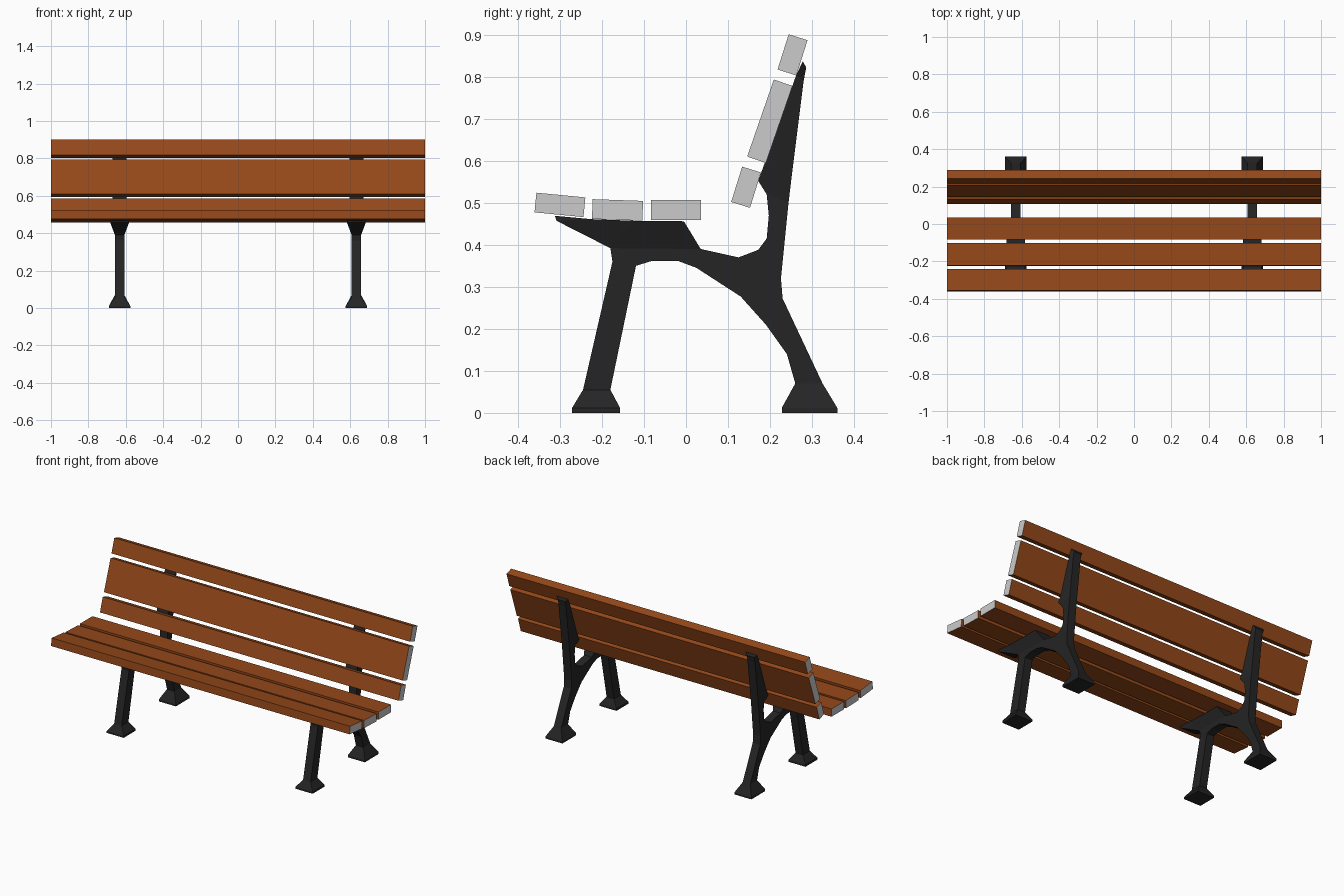
import bpy, bmesh
from math import radians
from mathutils import Matrix, Vector

if "Cube" in bpy.data.objects:
    bpy.data.objects.remove(bpy.data.objects["Cube"])


def material(name, rgb):
    m = bpy.data.materials.new(name)
    m.diffuse_color = (*rgb, 1)
    m.use_nodes = True
    m.node_tree.nodes["Principled BSDF"].inputs["Base Color"].default_value = m.diffuse_color
    return m


wood = material("stained_wood", (0.30, 0.065, 0.010))
end_grain = material("slat_end_grey", (0.6, 0.6, 0.6))
iron = material("dark_iron", (0.018, 0.018, 0.018))


def finish(bm, name, mats):
    bmesh.ops.recalc_face_normals(bm, faces=bm.faces[:])
    me = bpy.data.meshes.new(name)
    bm.to_mesh(me)
    bm.free()
    for m in mats:
        me.materials.append(m)
    ob = bpy.data.objects.new(name, me)
    bpy.context.collection.objects.link(ob)
    return ob


def slat(name, y, z, width, tilt):
    """Board of full bench length, tilted about x, with grey ends."""
    bm = bmesh.new()
    bmesh.ops.create_cube(bm, size=1)
    bmesh.ops.scale(bm, vec=(2.0, width, 0.047), verts=bm.verts[:])
    bm.normal_update()
    for f in bm.faces:
        f.material_index = 1 if abs(f.normal.x) > 0.9 else 0
    ob = finish(bm, name, [wood, end_grain])
    ob.location = (0, y, z)
    ob.rotation_euler.x = radians(tilt)


# Seat slats
slat("seat_slat_front", -0.300, 0.495, 0.117, -5.5)
slat("seat_slat_middle", -0.163, 0.483, 0.120, -2)
slat("seat_slat_rear", -0.024, 0.483, 0.119, 0)

# Backrest slats
slat("back_slat_lower", 0.143, 0.537, 0.088, 72.7)
slat("back_slat_middle", 0.1995, 0.694, 0.194, 70.9)
slat("back_slat_top", 0.2535, 0.852, 0.088, 72.5)

# Cast frame outline: name -> (y, z); half width depends on the part
THIN, FOOT, PLATE, POST = 0.025, 0.057, 0.050, 0.037
groups = {
    "f": (FOOT, [(-.271, .012), (-.271, 0), (-.157, 0), (-.157, .012)]),
    "r": (FOOT, [(.228, .012), (.228, 0), (.36, 0), (.36, .012)]),
    "leg": (THIN, [(-.245, .055), (-.18, .055), (-.119, .350)]),
    "arch": (THIN, [(-.08, .362), (-.02, .362), (.025, .345), (.13, .277),
                    (.19, .21), (.24, .14), (.26, .07), (.325, .07)]),
    "spine": (THIN, [(.23, .272), (.226, .32), (.244, .5)]),
    "hook": (THIN, [(.192, .52), (.197, .47), (.192, .415), (.172, .388),
                    (.125, .37), (.035, .39)]),
    "neck": (THIN, [(-.18, .392), (-.175, .36)]),
    "plate": (PLATE, [(-.005, .456), (-.12, .457), (-.225, .461),
                      (-.312, .469), (-.308, .457)]),
    "contact": (POST, [(.172, .552), (.262, .803), (.278, .837)]),
    "back": (THIN, [(.286, .822), (.280, .79), (.250, .55)]),
}


def frame(name, x):
    bm = bmesh.new()
    pair = {}
    for g, (w, pts) in groups.items():
        for i, (y, z) in enumerate(pts):
            pair[g, i] = [bm.verts.new((x + s * w, y, z)) for s in (-1, 1)]

    def run(*names):
        return [(n, i) for n in names for i in range(len(groups[n][1]))]

    # Patches of one side: feet, web, seat plate and backrest post
    patches = [
        run("f"), run("r"),
        [("f", 0), ("f", 3), ("leg", 1), ("leg", 0)],
        [("r", 0), ("r", 3), ("arch", 7), ("arch", 6)],
        run("leg", "arch", "spine", "hook", "neck"),
        [("neck", 0), ("hook", 5)] + run("plate"),
        [("hook", 0), ("spine", 2), ("back", 2), ("contact", 0)],
        [("contact", 0), ("back", 2), ("back", 1), ("contact", 1)],
        [("contact", 1), ("back", 1), ("back", 0), ("contact", 2)],
    ]
    uses = {}
    sides = []
    for p in patches:
        sides += [bm.faces.new([pair[k][s] for k in p]) for s in (0, 1)]
        for a, b in zip(p, p[1:] + p[:1]):
            uses.setdefault(frozenset((a, b)), []).append((a, b))
    # Rim joins both sides along edges used by only one patch
    for e in uses.values():
        if len(e) == 1:
            a, b = e[0]
            bm.faces.new((pair[a][0], pair[b][0], pair[b][1], pair[a][1]))
    bmesh.ops.recalc_face_normals(bm, faces=bm.faces[:])
    bmesh.ops.triangulate(bm, faces=[f for f in sides if len(f.verts) > 4])
    finish(bm, name, [iron])


frame("left_frame", -0.633)
frame("right_frame", 0.633)
